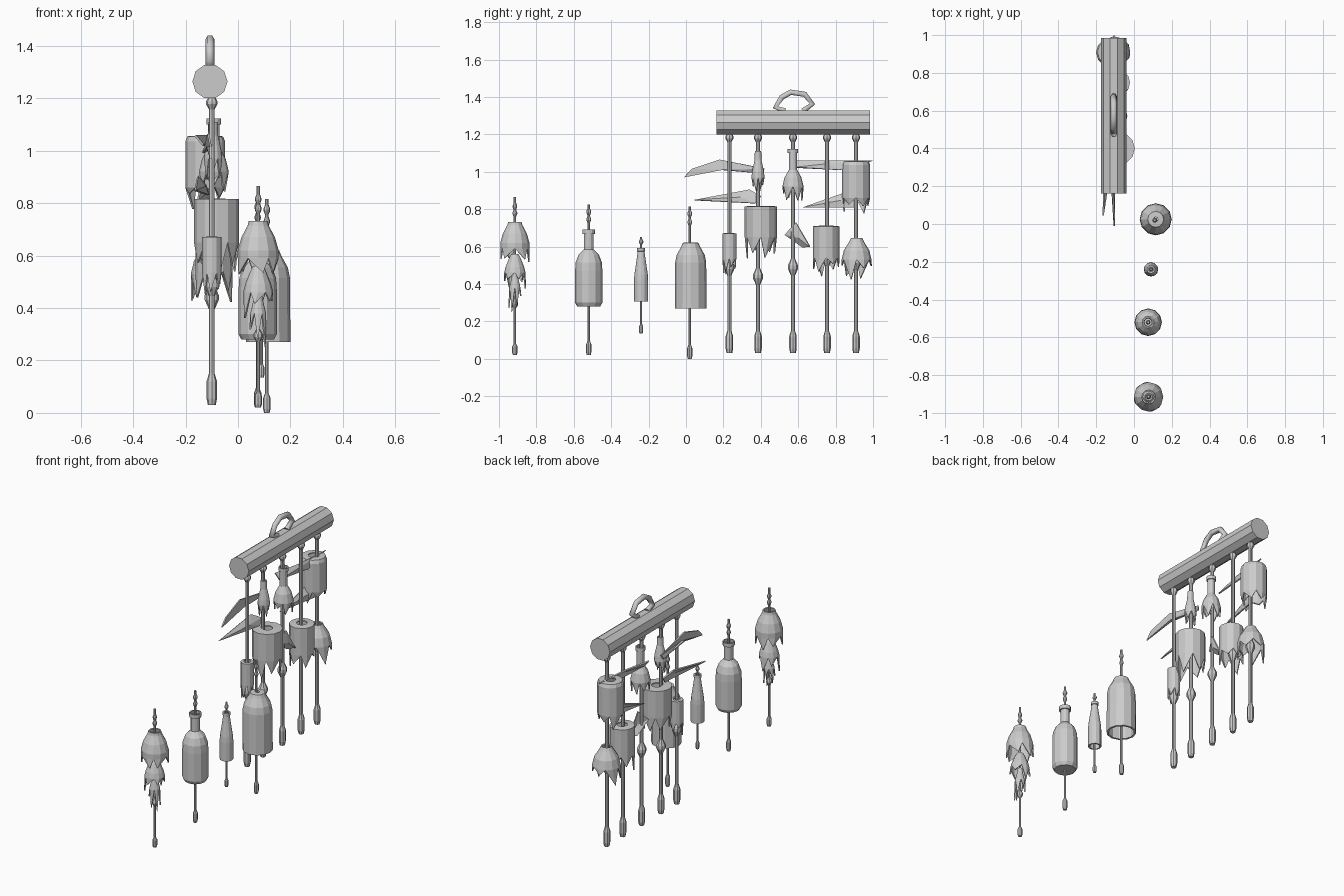
import bpy, bmesh, random
from math import sin, cos, pi
from mathutils import Vector

if "Cube" in bpy.data.objects:
    bpy.data.objects.remove(bpy.data.objects["Cube"])

random.seed(4)


def finish(name, bm, thickness=0):
    bmesh.ops.recalc_face_normals(bm, faces=bm.faces)
    me = bpy.data.meshes.new(name)
    bm.to_mesh(me)
    bm.free()
    ob = bpy.data.objects.new(name, me)
    bpy.context.collection.objects.link(ob)
    if thickness:
        m = ob.modifiers.new("thickness", 'SOLIDIFY')
        m.thickness = thickness
        m.offset = -1
    return ob


def lathe(name, x, y, profile, n=12, cap_top=False, cap_bottom=False,
          thickness=0, teeth=None):
    """Revolve (radius, z) pairs, top to bottom. teeth = (shortest, longest, tip radius)"""
    bm = bmesh.new()
    rings = []
    for r, z in profile:
        rings.append([bm.verts.new((x + r * cos(2 * pi * i / n), y + r * sin(2 * pi * i / n), z))
                      for i in range(n)])
    for a, b in zip(rings, rings[1:]):
        for i in range(n):
            j = (i + 1) % n
            bm.faces.new((a[i], a[j], b[j], b[i]))
    if cap_top:
        bm.faces.new(rings[0])
    if cap_bottom:
        bm.faces.new(rings[-1])
    if teeth:
        low = rings[-1]
        z0 = profile[-1][1]
        for i in range(0, n, 2):
            drop = random.uniform(teeth[0], teeth[1])
            a = 2 * pi * (i + 1 + random.uniform(-.5, .5)) / n
            tip = bm.verts.new((x + teeth[2] * cos(a), y + teeth[2] * sin(a), z0 - drop))
            bm.faces.new((low[i], low[i + 1], tip))
            bm.faces.new((low[i + 1], low[(i + 2) % n], tip))
    return finish(name, bm, thickness)


def cord(name, x, y, top, bottom, r, knots, weight_r, weight_h):
    """Hanging cord with diamond knots (z, radius, half height) and a weight at the end"""
    p = [(r, top)]
    for z, kr, h in knots:
        p += [(r, z + h), (kr, z + h * .2), (kr, z - h * .2), (r, z - h)]
    p += [(r, bottom + weight_h), (weight_r, bottom + weight_h * .75),
          (weight_r, bottom + weight_h * .2), (weight_r * .75, bottom)]
    lathe(name, x, y, p, 8, True, True)


def shard(name, pts):
    """Thin bent glass splinter: fan around its raised middle"""
    bm = bmesh.new()
    vs = [bm.verts.new(p) for p in pts]
    mid = sum((Vector(p) for p in pts), Vector()) / len(pts) + Vector((.012, 0, 0))
    c = bm.verts.new(mid)
    for a, b in zip(vs, vs[1:] + vs[:1]):
        bm.faces.new((a, b, c))
    finish(name, bm, .008)


# hanging beam
bx = -.107
bm = bmesh.new()
ends = [[bm.verts.new((bx + .067 * cos(pi * i / 5), y, 1.264 + .067 * sin(pi * i / 5)))
         for i in range(10)] for y in (.162, .985)]
for i in range(10):
    j = (i + 1) % 10
    bm.faces.new((ends[0][i], ends[0][j], ends[1][j], ends[1][i]))
for e in ends:
    bm.faces.new(e)
finish("beam", bm)

# rope loop on top of the beam
cu = bpy.data.curves.new("hanging_loop", 'CURVE')
cu.dimensions = '3D'
cu.bevel_depth = .017
cu.bevel_resolution = 1
cu.use_fill_caps = True
sp = cu.splines.new('POLY')
loop = [(.53, 1.325), (.478, 1.345), (.512, 1.398), (.56, 1.425),
        (.635, 1.414), (.676, 1.362), (.625, 1.325)]
sp.points.add(len(loop) - 1)
for pt, (y, z) in zip(sp.points, loop):
    pt.co = (bx, y, z, 1)
loop_ob = bpy.data.objects.new("hanging_loop", cu)
bpy.context.collection.objects.link(loop_ob)

# five cords under the beam
sx = -.1
low_knots = [.49, .44, .49, .54, .52]
for k, (y, kz) in enumerate(zip((.232, .385, .572, .754, .909), low_knots)):
    cord(f"beam_cord_{k + 1}", sx, y, 1.21, .03, .011,
         [(1.183, .022, .025), (kz, .027, .045)], .02, .12)

# broken bottles on the beam cords
G = .007
lathe("small_broken_bottle", sx, .232, [(.02, .672), (.037, .67), (.037, .535)],
      thickness=G, teeth=(.03, .09, .034))
lathe("small_broken_neck", sx + .005, .385,
      [(.017, 1.11), (.019, 1.06), (.032, 1.0), (.035, .97)],
      thickness=G, teeth=(.03, .09, .028))
lathe("wide_broken_bottle", -.082, .4, [(.03, .817), (.086, .815), (.086, .65)],
      thickness=G, teeth=(.04, .12, .076))
lathe("long_broken_neck", -.092, .572,
      [(.028, 1.122), (.028, 1.1), (.022, 1.1), (.022, 1.01), (.045, .97), (.057, .92)],
      thickness=G, teeth=(.03, .08, .052))
lathe("broken_bottle_body", -.092, .749, [(.03, .712), (.071, .708), (.071, .54)],
      thickness=G, teeth=(.03, .1, .07))
lathe("upper_broken_bottle", -.125, .909,
      [(.03, 1.057), (.068, 1.055), (.076, 1.035), (.076, .86)],
      thickness=G, teeth=(.02, .09, .066))
lathe("broken_shoulder", sx, .912,
      [(.03, .645), (.04, .625), (.068, .58), (.08, .53)],
      thickness=G, teeth=(.03, .11, .082))

# glass splinters tied to the cords
shard("splinter_1", [(-.1, -.01, .97), (-.1, .03, 1.015), (-.11, .18, 1.065),
                     (-.12, .42, 1.015), (-.13, .41, .99), (-.12, .18, 1.01)])
shard("splinter_2", [(-.16, .045, .85), (-.15, .34, .905), (-.12, .4, .87),
                     (-.11, .37, .832)])
shard("splinter_3", [(-.16, .59, 1.06), (-.12, .77, 1.06), (-.1, .998, 1.06),
                     (-.1, .82, 1.01), (-.13, .59, 1.025)])
shard("splinter_4", [(-.15, .625, .81), (-.13, .88, .9), (-.11, .905, .87), (-.1, .905, .81)])
shard("splinter_5", [(-.12, .53, .665), (-.09, .59, .728), (-.08, .665, .6),
                     (-.11, .625, .6)])

# separate chime of three nested broken shoulders
cord("broken_chime_cord", .077, -.915, .865, .02, .007,
     [(.815, .012, .018), (.778, .013, .018), (.295, .018, .025)], .014, .06)
lathe("broken_chime_top", .077, -.915,
      [(.036, .732), (.04, .715), (.064, .67), (.078, .62), (.078, .59)],
      thickness=G, teeth=(.03, .1, .08))
lathe("broken_chime_middle", .077, -.915, [(.02, .56), (.03, .54), (.05, .49), (.057, .46)],
      thickness=G, teeth=(.03, .1, .06))
lathe("broken_chime_bottom", .077, -.915, [(.014, .46), (.018, .43), (.03, .38)],
      thickness=G, teeth=(.04, .13, .035))

# separate whole bottle
cord("bottle_chime_cord", .075, -.52, .825, .02, .007,
     [(.785, .013, .018), (.745, .012, .018)], .014, .075)
lathe("whole_bottle", .075, -.52,
      [(.034, .692), (.034, .668), (.026, .668), (.026, .585), (.055, .555), (.07, .515),
       (.073, .47), (.073, .3), (.062, .28)], cap_bottom=True, thickness=G)

# separate small bottle, open below
cord("small_chime_cord", .09, -.24, .652, .135, .006,
     [(.625, .012, .015)], .011, .05)
lathe("small_bottle", .09, -.24,
      [(.022, .592), (.022, .575), (.018, .573), (.024, .53), (.036, .45), (.038, .42),
       (.038, .305)], thickness=.009)

# separate large bell bottle, open below
cord("bell_chime_cord", .11, .02, .815, 0, .007,
     [(.775, .013, .018), (.73, .012, .018)], .014, .075)
lathe("bell_bottle", .115, .025,
      [(.012, .622), (.042, .62), (.05, .6), (.075, .555), (.083, .515), (.085, .27)],
      thickness=.012)
